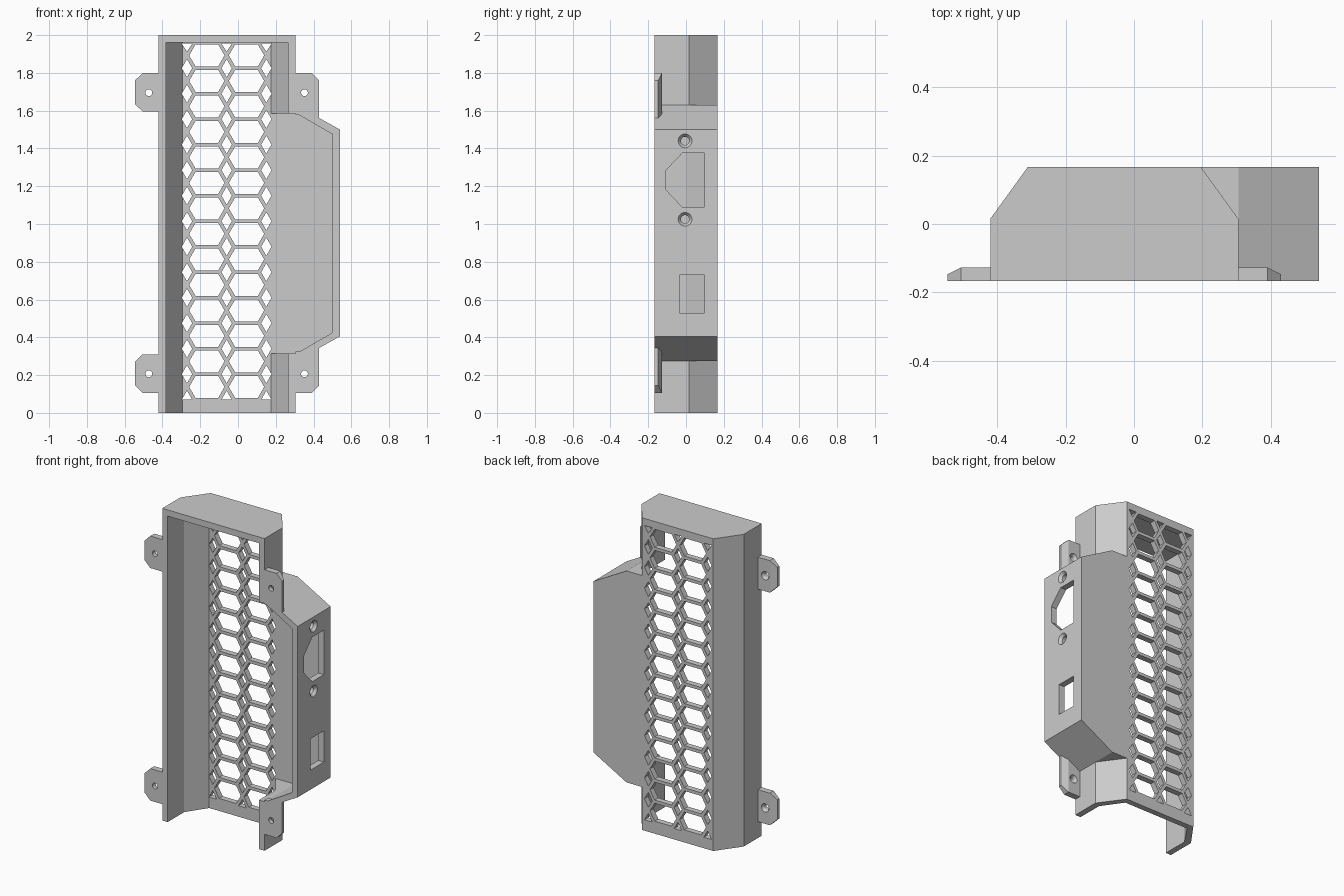
import bpy, bmesh, math

if "Cube" in bpy.data.objects:
    bpy.data.objects.remove(bpy.data.objects["Cube"], do_unlink=True)

grey = bpy.data.materials.new("plain grey")
grey.use_nodes = True
grey.diffuse_color = (0.6, 0.6, 0.6, 1)
for node in grey.node_tree.nodes:
    if node.type == 'BSDF_PRINCIPLED':
        node.inputs["Base Color"].default_value = (0.6, 0.6, 0.6, 1)

FRONT, BACK, FLOOR = -0.167, 0.167, 0.13
HEIGHT, WALL = 2.0, 0.04


def place(p, t, axis):
    a, b = p
    return {'x': (t, a, b), 'y': (a, t, b), 'z': (a, b, t)}[axis]


def prism(name, loops, lo, hi, axis, ends=None):
    """Extrude outlines along an axis; ends gives other outlines at hi."""
    bm = bmesh.new()
    for loop, end in zip(loops, ends or loops):
        low = [bm.verts.new(place(p, lo, axis)) for p in loop]
        top = [bm.verts.new(place(p, hi, axis)) for p in end]
        bm.faces.new(low)
        bm.faces.new(top)
        for i in range(len(low)):
            j = (i + 1) % len(low)
            bm.faces.new((low[i], low[j], top[j], top[i]))
    bmesh.ops.recalc_face_normals(bm, faces=bm.faces)
    mesh = bpy.data.meshes.new(name)
    bm.to_mesh(mesh)
    bm.free()
    mesh.materials.append(grey)
    obj = bpy.data.objects.new(name, mesh)
    bpy.context.scene.collection.objects.link(obj)
    return obj


def combine(target, tool, operation='DIFFERENCE'):
    """Apply a boolean and discard the tool."""
    tool.hide_render = True
    mod = target.modifiers.new("combine", 'BOOLEAN')
    mod.operation, mod.solver, mod.object = operation, 'EXACT', tool
    bpy.context.view_layer.update()
    graph = bpy.context.evaluated_depsgraph_get()
    mesh = bpy.data.meshes.new_from_object(target.evaluated_get(graph))
    target.modifiers.clear()
    target.data = mesh
    bpy.data.objects.remove(tool, do_unlink=True)


def circle(a, b, r, n=24):
    return [(a + r * math.cos(math.tau * i / n), b + r * math.sin(math.tau * i / n))
            for i in range(n)]


def countersunk_hole(target, a, b, r, wide, inner, mouth, axis):
    """Straight hole with a cone opening at the mouth."""
    depth = mouth - inner
    combine(target, prism("hole", [circle(a, b, r)], inner - depth, mouth + depth, axis))
    over = depth * 0.25
    combine(target, prism("sink", [circle(a, b, r * 0.9)], mouth - depth / 2, mouth + over,
                          axis, [circle(a, b, wide)]))


# Chamfered main shell and side box
outer = [(-0.42, FRONT), (-0.42, 0.015), (-0.31, BACK), (0.195, BACK),
         (0.305, 0.015), (0.305, FRONT)]
inner = [(-0.382, -0.3), (-0.382, 0.0), (-0.295, FLOOR), (0.175, FLOOR),
         (0.266, 0.0), (0.266, -0.3)]
box_outer = [(0.15, 1.63), (0.305, 1.63), (0.54, 1.5), (0.54, 0.405),
             (0.305, 0.275), (0.15, 0.275)]
box_inner = [(0.1, 1.585), (0.31, 1.585), (0.5, 1.475), (0.5, 0.425),
             (0.31, 0.315), (0.1, 0.315)]
shell = prism("vented_housing", [outer], 0, HEIGHT, 'z')
combine(shell, prism("box", [box_outer], FRONT, BACK, 'y'), 'UNION')
combine(shell, prism("cavity", [inner], -0.1, HEIGHT - WALL, 'z'))
combine(shell, prism("box_cavity", [box_inner], -0.3, FLOOR, 'y'))

# Back grille: two columns of hexagons with diamonds between them
MID, COL, ROW, ROWS, TOP = -0.06, 0.21, 0.135, 14, 1.96
half_h = ROW / 2 - 0.01
corner = COL / 2 - 0.0115
flat = corner - half_h / math.sqrt(3)
dia_w = ROW / 2 / math.sqrt(3) - 0.0115
dia_h = dia_w * math.sqrt(3)
holes = []
for i in range(ROWS):
    z = TOP - ROW * (i + 0.5)
    for x in (MID - COL / 2, MID + COL / 2):
        holes.append([(x - corner, z), (x - flat, z - half_h), (x + flat, z - half_h),
                      (x + corner, z), (x + flat, z + half_h), (x - flat, z + half_h)])
for i in range(ROWS + 1):
    z = TOP - ROW * i
    for x in (MID - COL, MID, MID + COL):
        left, right = (x - dia_w, z), (x + dia_w, z)
        if i == 0:
            left, right = (x - dia_w, z - 0.005), (x + dia_w, z - 0.005)
        loop = [left]
        if i < ROWS:
            loop.append((x, z - dia_h))
        loop.append(right)
        if i > 0:
            loop.append((x, z + dia_h))
        holes.append(loop)
combine(shell, prism("grille_holes", holes, 0.08, 0.25, 'y'))

# Socket and switch openings in the side box, with screw holes
socket = [(-0.105, 1.285), (-0.02, 1.375), (0.098, 1.375), (0.098, 1.09),
          (-0.02, 1.09), (-0.105, 1.18)]
switch = [(-0.035, 0.53), (0.098, 0.53), (0.098, 0.73), (-0.035, 0.73)]
combine(shell, prism("openings", [socket, switch], 0.47, 0.6, 'x'))
for z in (1.44, 1.025):
    countersunk_hole(shell, -0.005, z, 0.022, 0.045, 0.5, 0.54, 'x')


def mounting_tab(name, base, end, z0, z1, cut0, cut1, hole_x, hole_z):
    """Lug with clipped corners, a sloped tip and a screw hole."""
    mid = base + (end - base) * 0.68
    back = FRONT + WALL
    tab = prism(name, [[(base, z0), (mid, z0), (end, z0 + cut0), (end, z1 - cut1),
                        (mid, z1), (base, z1)]], FRONT, back, 'y')
    tip = mid + 2 * (end - mid)
    wedge = [(mid, back), (tip, FRONT), (tip, back + WALL), (mid, back + WALL)]
    combine(tab, prism("wedge", [wedge], z0 - 0.1, z1 + 0.1, 'z'))
    countersunk_hole(tab, hole_x, hole_z, 0.018, 0.032, FRONT, back, 'y')


# Four mounting tabs; the left pair runs into the side box
mounting_tab("upper_right_tab", -0.42, -0.545, 1.595, 1.8, 0.04, 0.04, -0.472, 1.695)
mounting_tab("lower_right_tab", -0.42, -0.545, 0.105, 0.31, 0.04, 0.04, -0.472, 0.207)
mounting_tab("upper_left_tab", 0.305, 0.43, 1.58, 1.8, -0.025, 0.04, 0.352, 1.695)
mounting_tab("lower_left_tab", 0.305, 0.43, 0.105, 0.325, 0.04, -0.025, 0.352, 0.207)
